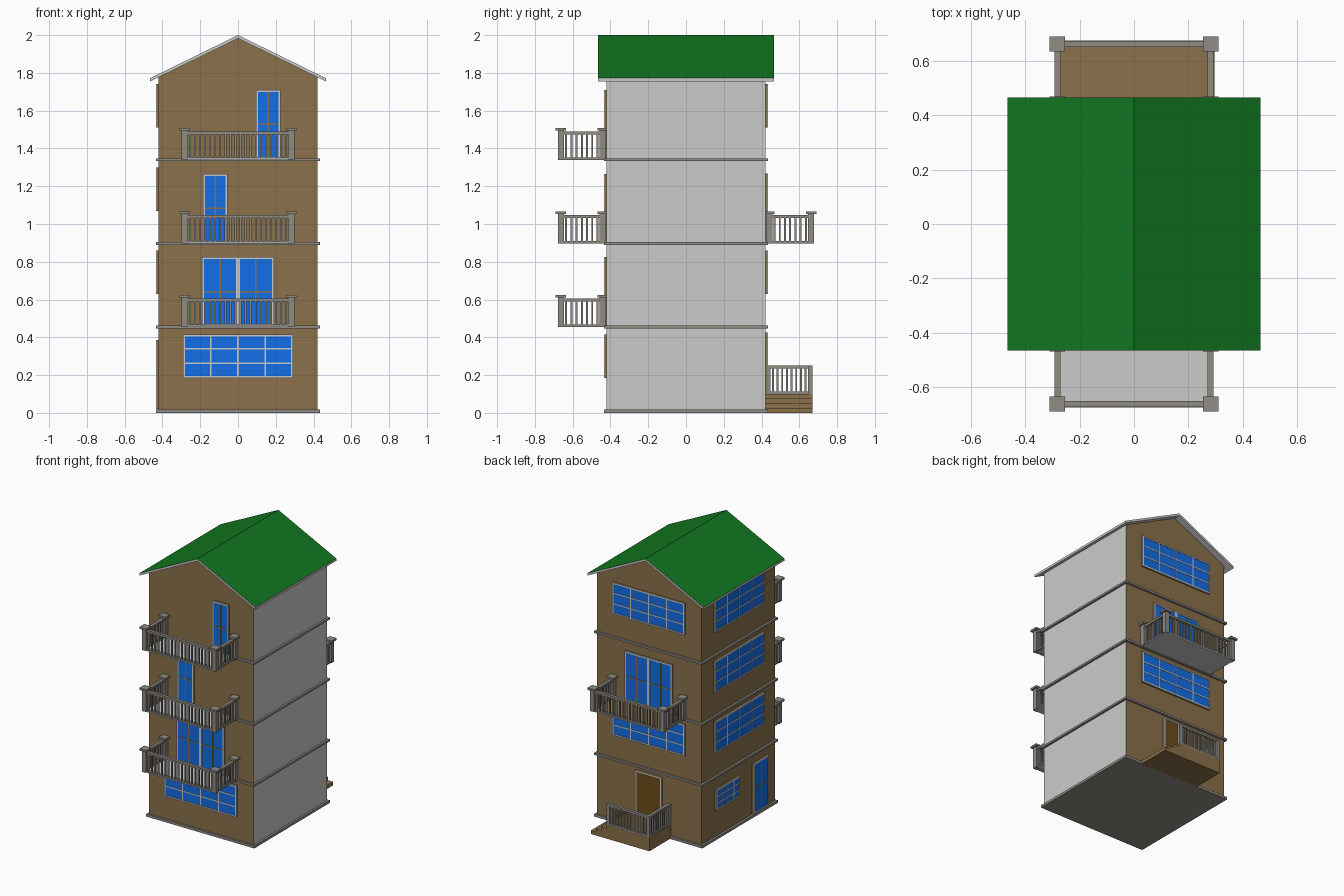
import bpy, bmesh
from mathutils import Vector

if "Cube" in bpy.data.objects:
    bpy.data.objects.remove(bpy.data.objects["Cube"])

W = 0.42                       # half width of the tower
FLOORS = [0.455, 0.897, 1.34]  # upper floor levels


def material(name, rgb):
    m = bpy.data.materials.new(name)
    m.diffuse_color = (*rgb, 1)
    m.use_nodes = True
    m.node_tree.nodes["Principled BSDF"].inputs["Base Color"].default_value = m.diffuse_color
    return m


BROWN = material("brown_wall", (0.26, 0.165, 0.07))
GREEN = material("green_roof", (0.006, 0.18, 0.014))
BLUE = material("blue_glass", (0.006, 0.156, 0.8))
STONE = material("dark_stone", (0.28, 0.265, 0.235))
WOOD = material("dark_wood", (0.15, 0.075, 0.01))
GREY = material("light_grey", (0.8, 0.8, 0.8))


def finish(bm, name, mats):
    bmesh.ops.recalc_face_normals(bm, faces=bm.faces)
    me = bpy.data.meshes.new(name)
    bm.to_mesh(me)
    bm.free()
    for m in mats:
        me.materials.append(m)
    ob = bpy.data.objects.new(name, me)
    bpy.context.collection.objects.link(ob)
    return ob


def boxes(name, spans, mat):
    """One object made of boxes, each given by two opposite corners."""
    bm = bmesh.new()
    for a, b in spans:
        a, b = Vector(a), Vector(b)
        vs = bmesh.ops.create_cube(bm, size=1)["verts"]
        for v in vs:
            v.co = (a + b) / 2 + Vector(v.co[i] * abs(b[i] - a[i]) for i in range(3))
    return finish(bm, name, [mat])


def prism(name, profile, half, mats, pick):
    """Extrude an x-z profile along y and choose a material by face normal."""
    bm = bmesh.new()
    f = bm.faces.new([bm.verts.new((x, -half, z)) for x, z in profile])
    ext = bmesh.ops.extrude_face_region(bm, geom=[f])["geom"]
    for v in ext:
        if isinstance(v, bmesh.types.BMVert):
            v.co.y = half
    bmesh.ops.recalc_face_normals(bm, faces=bm.faces)
    bm.normal_update()
    for f in bm.faces:
        f.material_index = pick(f.normal)
    return finish(bm, name, mats)


# Tower body: brown, with one plain grey side
prism("tower_walls", [(-W, 0.01), (W, 0.01), (W, 1.777), (0, 1.983), (-W, 1.777)], W,
      [BROWN, GREY], lambda n: 1 if n.x > 0.9 else 0)

# Gable roof: green on top, grey edges and underside
prism("roof", [(-0.465, 1.755), (0, 1.983), (0.465, 1.755),
               (0.465, 1.772), (0, 2.0), (-0.465, 1.772)], 0.465,
      [GREY, GREEN], lambda n: 1 if n.z > 0.5 else 0)

# Floor ledges
boxes("base_ledge", [((-0.435, -0.435, 0), (0.435, 0.435, 0.018))], STONE)
boxes("floor_ledges", [((-0.435, -0.435, z - 0.007), (0.435, 0.435, z + 0.007))
                       for z in FLOORS], STONE)


def on_wall(wall, u, z, d):
    return {"front": (u, -W - d, z), "back": (u, W + d, z), "left": (-W - d, u, z)}[wall]


def panel(name, wall, u0, u1, z0, z1, cols, rows, bar_mat=GREY, fill=BLUE):
    """Window or door: brown backing, pane, outer frame and glazing bars."""
    t, b = 0.010, 0.004

    def span(a0, a1, b0, b1, d0, d1):
        return on_wall(wall, a0, b0, d0), on_wall(wall, a1, b1, d1)

    boxes(name + "_backing", [span(u0, u1, z0, z1, -0.005, 0.009)], BROWN)
    boxes(name + "_pane", [span(u0 + t, u1 - t, z0 + t, z1 - t, 0, 0.0105)], fill)
    boxes(name + "_frame", [span(u0, u0 + t, z0, z1, 0.008, 0.014),
                            span(u1 - t, u1, z0, z1, 0.008, 0.014),
                            span(u0 + t, u1 - t, z1 - t, z1, 0.008, 0.014),
                            span(u0 + t, u1 - t, z0, z0 + t, 0.008, 0.014)], GREY)
    us = [u0 + (u1 - u0) * i / cols for i in range(1, cols)]
    zs = [z0 + (z1 - z0) * i / rows for i in range(1, rows)]
    bars = [span(u - b, u + b, z0 + t, z1 - t, 0.008, 0.013) for u in us]
    bars += [span(u0 + t, u1 - t, z - b, z + b, 0.008, 0.0128) for z in zs]
    if bars:
        boxes(name + "_bars", bars, bar_mat)


def double_door(name, wall, z0):
    panel(name + "_leaf_a", wall, -0.19, 0, z0, z0 + 0.365, 2, 2, BROWN)
    panel(name + "_leaf_b", wall, 0, 0.19, z0, z0 + 0.365, 2, 2, BROWN)


# Front openings
panel("front_window", "front", -0.29, 0.29, 0.185, 0.415, 4, 3)
double_door("front_double_door", "front", 0.46)
panel("front_door_third", "front", -0.185, -0.055, 0.9, 1.265, 2, 2, BROWN)
panel("front_door_top", "front", 0.095, 0.225, 1.345, 1.71, 2, 2, BROWN)

# Back openings
panel("back_window_second", "back", -0.29, 0.29, 0.63, 0.86, 4, 3)
panel("back_window_top", "back", -0.29, 0.29, 1.51, 1.74, 4, 3)
double_door("back_double_door", "back", 0.902)
panel("entrance_door", "back", -0.105, 0.105, 0.10, 0.425, 1, 1, GREY, WOOD)

# Left side openings
for i, z in enumerate((0.63, 1.07, 1.51)):
    panel(f"left_window_{i + 2}", "left", -0.285, 0.285, z, z + 0.23, 4, 3)
panel("left_small_window", "left", 0.0, 0.27, 0.21, 0.36, 4, 3)
panel("left_door", "left", -0.335, -0.16, 0.02, 0.385, 2, 2, BROWN)


def rail_run(p, q, z, n, h=0.15):
    """Top rail, bottom rail and n balusters between two plan points."""
    p, q = Vector(p), Vector(q)
    along_x = abs(q.x - p.x) > abs(q.y - p.y)
    side = Vector((0, 0.011)) if along_x else Vector((0.011, 0))
    out = [((*(p - side), z + h - 0.015), (*(q + side), z + h)),
           ((*(p - side), z), (*(q + side), z + 0.012))]
    r = Vector((0.005, 0.005))
    for i in range(1, n + 1):
        c = p.lerp(q, i / (n + 1))
        out.append(((*(c - r), z + 0.01), (*(c + r), z + h - 0.01)))
    return out


def post(x, y, z, h, r):
    return (x - r, y - r, z), (x + r, y + r, z + h)


def balcony(name, s, z, floor_mat):
    """Balcony with capped corner posts; s is -1 for front, +1 for back."""
    x, near, far = 0.282, s * 0.441, s * 0.662
    boxes(name + "_floor", [((-0.29, s * W, z), (0.29, s * 0.675, z + 0.006))], GREY)
    boxes(name + "_deck", [((-0.272, s * W, z + 0.005), (0.272, s * 0.655, z + 0.009))], floor_mat)
    spots = [(sx * x, y) for sx in (-1, 1) for y in (near, far)]
    boxes(name + "_posts", [post(a, b, z, 0.156, 0.0165) for a, b in spots], STONE)
    boxes(name + "_caps", [post(a, b, z + 0.155, 0.014, 0.028) for a, b in spots], STONE)
    runs = rail_run((-x, far), (x, far), z, 20)
    for sx in (-1, 1):
        runs += rail_run((sx * x, near), (sx * x, far), z, 7)
    boxes(name + "_railing", runs, STONE)


for i, z in enumerate(FLOORS):
    balcony(f"front_balcony_{i + 1}", -1, z, GREY)
balcony("back_balcony", 1, FLOORS[1], BROWN)

# Entrance porch with steps descending to the right
boxes("porch", [((-0.175, W, 0), (0.17, 0.67, 0.10))], BROWN)
boxes("porch_steps", [((0.16, W, 0), (0.17 + 0.042 * (i + 1), 0.67, 0.075 - 0.025 * i))
                      for i in range(3)], BROWN)
porch = rail_run((-0.162, 0.658), (0.157, 0.658), 0.10, 12)
porch += rail_run((-0.162, 0.435), (-0.162, 0.658), 0.10, 8)
porch += [post(x, y, 0.10, 0.15, 0.012)
          for x, y in ((-0.162, 0.658), (0.157, 0.658), (-0.162, 0.435))]
boxes("porch_railing", porch, STONE)
